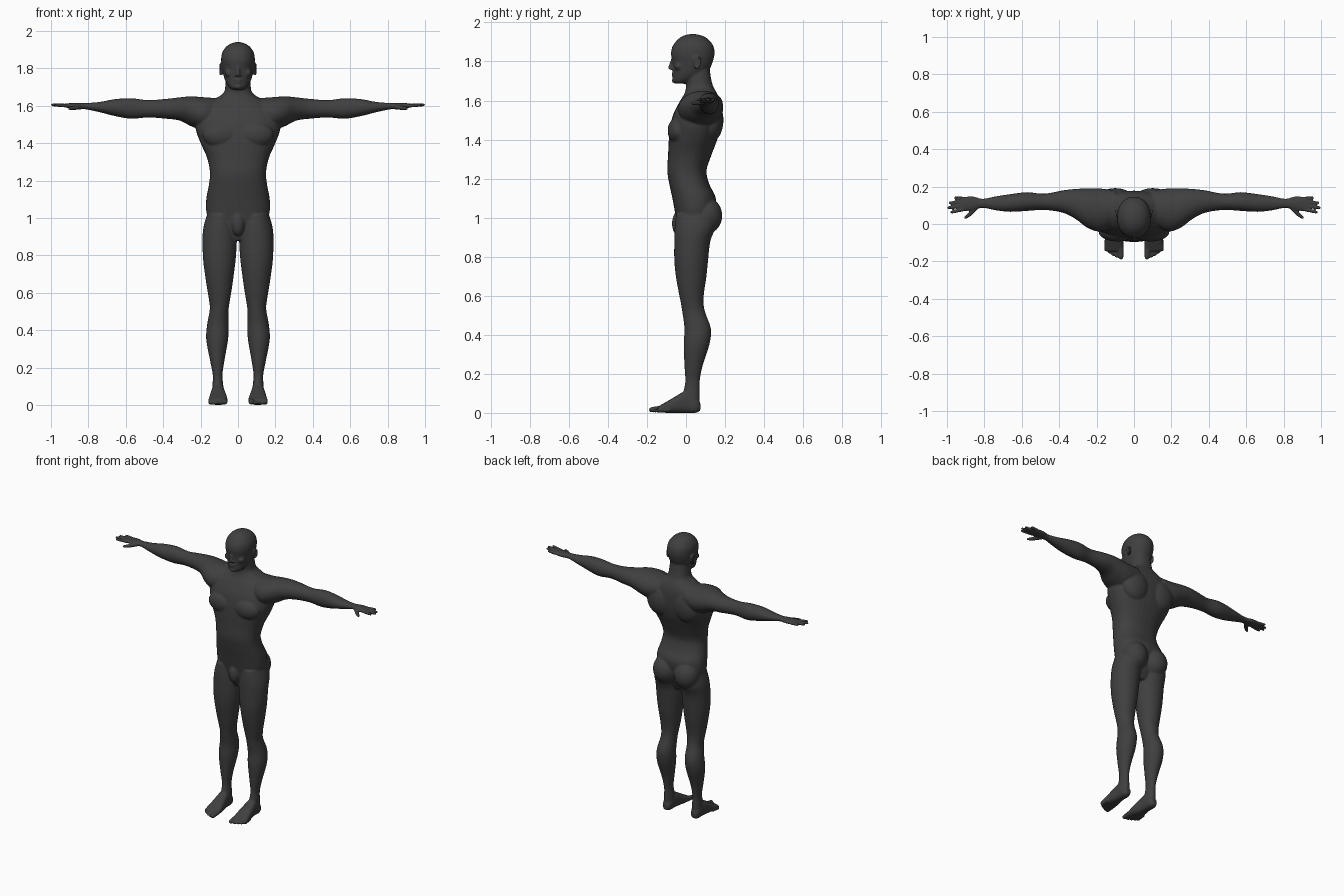
import bpy
import bmesh
import math
from mathutils import Matrix, Vector

# All part sizes below are in hundredths of a unit
SCALE = 0.01

cube = bpy.data.objects.get("Cube")
if cube:
    bpy.data.objects.remove(cube, do_unlink=True)

skin = bpy.data.materials.new("dark_grey_skin")
skin.use_nodes = True
colour = (0.05, 0.05, 0.05, 1)
skin.diffuse_color = colour
skin.node_tree.nodes["Principled BSDF"].inputs["Base Color"].default_value = colour


def spline(a, b, c, d, t):
    """Smooth value between b and c."""
    return b + t * ((c - a) + t * ((2 * a - 5 * b + 4 * c - d) + t * (3 * (b - c) + d - a))) / 2


def refine(stations, steps=4):
    """Fill in smooth sections between the given stations."""
    padded = [stations[0]] + stations + [stations[-1]]
    for four in zip(padded, padded[1:], padded[2:], padded[3:]):
        for step in range(steps):
            yield [spline(*values, step / steps) for values in zip(*four)]
    yield stations[-1]


def loft(bm, stations, place, power=2.0, sides=32):
    """Closed tube through sections (position, u low, u high, v low, v high)."""
    rings = []
    for pos, u_low, u_high, v_low, v_high in refine(stations):
        ring = []
        for i in range(sides):
            angle = math.tau * i / sides
            c, s = math.cos(angle), math.sin(angle)
            c = math.copysign(abs(c) ** (2 / power), c)
            s = math.copysign(abs(s) ** (2 / power), s)
            u = (u_low + u_high + c * (u_high - u_low)) / 2
            v = (v_low + v_high + s * (v_high - v_low)) / 2
            ring.append(bm.verts.new(place(pos, u, v)))
        rings.append(ring)
    for low, high in zip(rings, rings[1:]):
        for i in range(sides):
            j = (i + 1) % sides
            bm.faces.new((low[i], low[j], high[j], high[i]))
    bm.faces.new(rings[0])
    bm.faces.new(rings[-1])


def upright(z, x, y):
    return (x, y, z)


def sideways(x, z, y):
    return (x, y, z)


def lengthways(y, x, z):
    return (x, y, z)


def ball(bm, centre, radii):
    matrix = Matrix.Translation(centre) @ Matrix.Diagonal(radii).to_4x4()
    bmesh.ops.create_uvsphere(bm, u_segments=24, v_segments=16, radius=1, matrix=matrix)


def capsule(bm, start, end, r_start, r_end):
    """Tapered rod with round ends."""
    start, end = Vector(start), Vector(end)
    axis = end - start
    turn = axis.to_track_quat("Z", "Y").to_matrix().to_4x4()
    bmesh.ops.create_cone(bm, cap_ends=True, segments=16, radius1=r_start, radius2=r_end,
                          depth=axis.length,
                          matrix=Matrix.Translation((start + end) / 2) @ turn)
    ball(bm, start, [r_start] * 3)
    ball(bm, end, [r_end] * 3)


def add_arm(bm):
    # Shoulder, upper arm, forearm and palm
    loft(bm, [(10, 150, 164, 0, 18), (18, 147, 164.5, -4, 19), (25, 149, 165, -2, 19),
              (31, 152, 164.5, 2.5, 18.8), (38, 153, 163.7, 6, 18), (48, 153.7, 163, 7.5, 16.2),
              (57, 153, 164, 7, 17), (66, 154.5, 163.5, 6.5, 16), (74, 156.5, 162, 7.3, 14.8),
              (81, 158, 161.5, 8.6, 13.5), (86, 158.4, 161.5, 7.4, 14.8),
              (91, 158.8, 161.3, 6.8, 14.6), (93, 159.4, 161, 7.2, 14)], sideways)
    # Fingers and thumb
    for base, tip_x, tip_y in ((7.8, 97.5, 6.3), (9.8, 99.2, 8.7), (11.8, 98.4, 11.3), (13.6, 95.5, 14)):
        capsule(bm, (91, base, 160), (tip_x, tip_y, 160.4), 1.05, 0.85)
    capsule(bm, (84, 9.5, 159.5), (87.5, 5.5, 158.8), 1.5, 1.2)
    capsule(bm, (87.5, 5.5, 158.8), (90, 3.5, 158.5), 1.2, 0.9)


def add_leg(bm):
    # Thigh, knee, calf and ankle
    loft(bm, [(102, 2, 16.5, -5, 15), (95, 0.8, 18.5, -5.8, 15), (88, 0.6, 19, -6, 12.5),
              (78, 1.2, 18.7, -6, 11.3), (70, 2.2, 17.7, -5.2, 10.5), (62, 3.3, 16.5, -3.8, 9.3),
              (56, 4.3, 15.5, -2.6, 9), (51, 5, 15.1, -1.8, 10), (43, 5, 16.5, -0.8, 12.8),
              (35, 5.3, 17, -1.2, 12), (24, 7.2, 15, -0.8, 8.5), (16, 8.3, 13.5, -0.4, 7),
              (10, 7.8, 13.7, -1.5, 7), (4, 7.5, 14, -2, 7)], upright)
    # Buttock
    ball(bm, (8, 10, 101), (8.5, 8.6, 9.5))
    # Foot
    loft(bm, [(7.4, 9, 12.5, 1.2, 5), (5, 7.7, 13.8, 0, 8), (0, 7.2, 14.2, 0, 11),
              (-4, 6.6, 14.8, 0, 9.3), (-9, 5.7, 15.5, 0, 6.3), (-13, 5.5, 16, 0.2, 4),
              (-14.5, 6, 15.6, 0.5, 3.2)], lengthways, power=2.6)
    # Toes
    for x, tip, r in ((7, -17.6, 1.6), (9.4, -17.2, 1), (11.4, -16.2, 1), (13.2, -15, 1), (14.9, -13.6, 1)):
        capsule(bm, (x, tip + 5, r + 0.6), (x, tip, r), r, r * 0.9)


def add_torso_muscles(bm):
    # Chest and shoulder blade
    ball(bm, (9, -4, 144.5), (10, 5.4, 7))
    ball(bm, (10, 13, 150), (10, 6.2, 11))


def add_face_side(bm):
    # Brow, cheek and nostril
    capsule(bm, (1.2, -6.3, 182.5), (5, -4.5, 182.8), 1.1, 1)
    ball(bm, (4.6, -3.9, 177.5), (2.6, 2, 2.2))
    ball(bm, (1.1, -7.1, 176.3), (0.8, 1.1, 0.8))
    # Ear: flat bowl with a raised rim
    ball(bm, (8.8, 5.5, 179.3), (0.7, 1.7, 3))
    rim = []
    for i in range(9):
        angle = math.radians(-110 + 35 * i)
        rim.append((9.4 + 0.25 * math.cos(angle), 5.6 + 1.7 * math.cos(angle),
                    179.5 + 3 * math.sin(angle)))
    for a, b in zip(rim, rim[1:]):
        capsule(bm, a, b, 0.5, 0.5)


def add_torso(bm):
    # Hips, waist, chest and neck as (height, half width, front, back)
    rows = [(88, 4, -2, 9), (94, 13, -4, 12), (102, 16.7, -5.5, 14.5), (110, 17, -7, 15.3),
            (117, 15.7, -8.5, 12), (124, 15, -9.6, 10.5), (132, 16.5, -9.2, 13),
            (140, 20, -8.8, 16), (147, 22.5, -8, 17.5), (153, 22.5, -6.5, 17.8),
            (159, 19.5, -3.5, 17.4), (163.5, 12.5, -0.8, 16), (167, 7.6, 0, 14),
            (172, 6.7, 0, 12.7), (178, 6, 1, 12)]
    loft(bm, [(z, -w, w, front, back) for z, w, front, back in rows], upright, power=2.3)
    # Groin
    ball(bm, (0, -3.6, 97), (3.6, 3.6, 6.5))


def add_head(bm):
    # Skull and jaw as (height, half width, front, back)
    rows = [(168.6, 2.8, -5.6, 0), (170, 4.8, -6.7, 4), (173, 6.7, -6.6, 9), (176, 7.7, -6.7, 12),
            (180, 8.5, -7, 13.8), (184, 9, -7.7, 14.6), (188, 8.6, -6.8, 14),
            (191.5, 6.4, -4, 11.3), (193.3, 3.6, -1, 8), (194, 1, 2, 5)]
    loft(bm, [(z, -w, w, front, back) for z, w, front, back in rows], upright, power=2.1)
    # Nose, lips and chin
    capsule(bm, (0, -6.6, 181.8), (0, -8.1, 176.8), 0.8, 1.1)
    ball(bm, (0, -6.4, 173.8), (2.4, 1, 0.7))
    ball(bm, (0, -6.3, 172.5), (2.1, 1, 0.7))
    ball(bm, (0, -5.7, 170.2), (2.2, 1.6, 1.4))


def finish(name, bm):
    bmesh.ops.recalc_face_normals(bm, faces=bm.faces[:])
    bmesh.ops.scale(bm, vec=[SCALE] * 3, verts=bm.verts[:])
    for face in bm.faces:
        face.smooth = True
    mesh = bpy.data.meshes.new(name)
    bm.to_mesh(mesh)
    bm.free()
    mesh.materials.append(skin)
    obj = bpy.data.objects.new(name, mesh)
    bpy.context.collection.objects.link(obj)
    return obj


# Paired parts are built on the left and mirrored to the right
bm = bmesh.new()
for add_part in (add_arm, add_leg, add_torso_muscles, add_face_side):
    add_part(bm)
copy = bmesh.ops.duplicate(bm, geom=bm.verts[:] + bm.edges[:] + bm.faces[:])
mirrored = [item for item in copy["geom"] if isinstance(item, bmesh.types.BMVert)]
bmesh.ops.scale(bm, vec=(-1, 1, 1), verts=mirrored)
add_torso(bm)
add_head(bm)
body = finish("body", bm)

# Fuse the parts into one continuous skin and soften the joins
fuse = body.modifiers.new("fuse", "REMESH")
fuse.mode = "VOXEL"
fuse.voxel_size = 0.005
fuse.use_smooth_shade = True
soften = body.modifiers.new("soften", "SMOOTH")
soften.factor = 0.5
soften.iterations = 7

# Eyes
for name, side in (("left_eye", 1), ("right_eye", -1)):
    bm = bmesh.new()
    ball(bm, (3.3 * side, -5.1, 180.6), (1.3, 1.2, 0.9))
    finish(name, bm)
